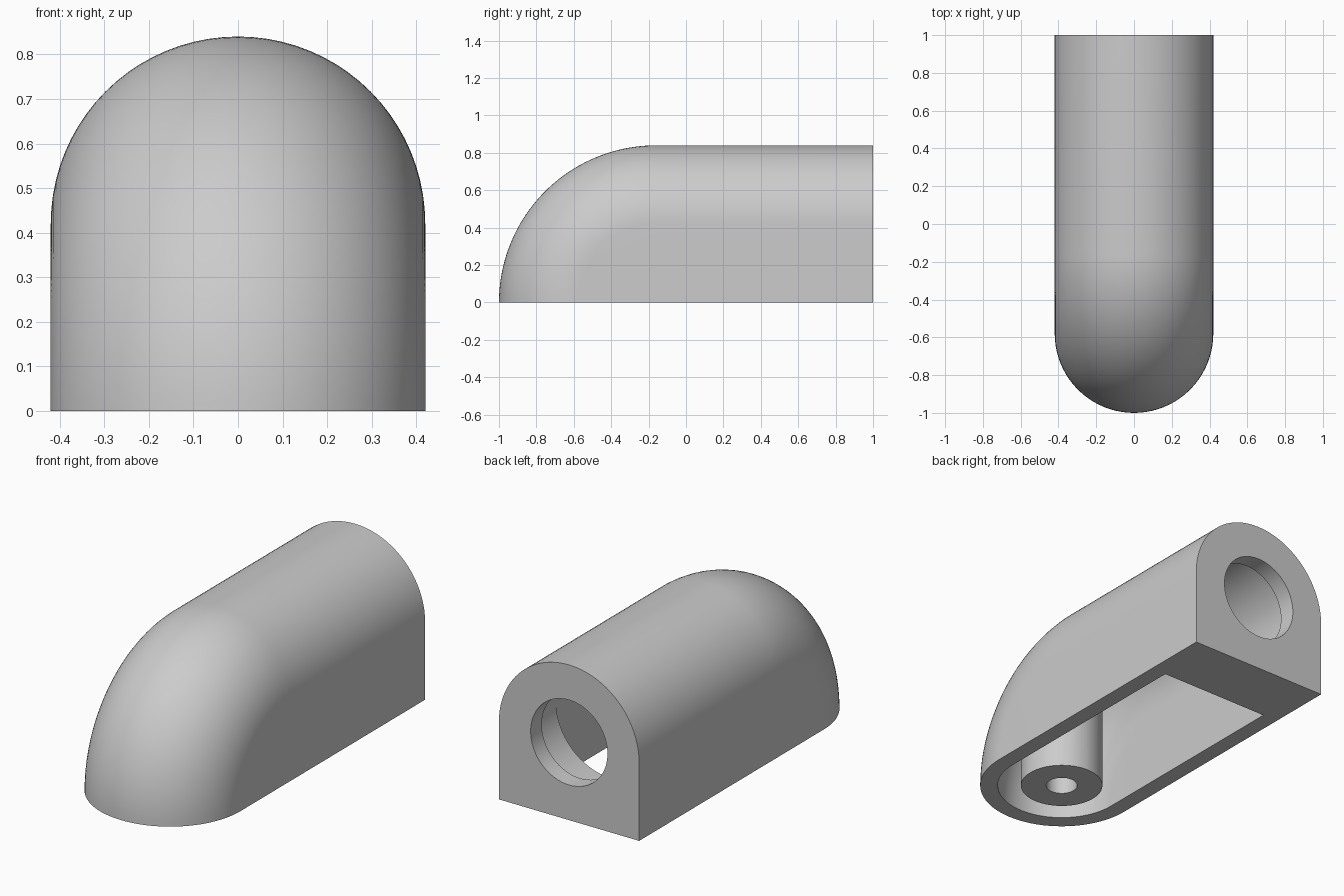
import bpy, bmesh, math
from mathutils import Matrix

if "Cube" in bpy.data.objects:
    bpy.data.objects.remove(bpy.data.objects["Cube"], do_unlink=True)

R = 0.42          # outer arch radius, also height of the arch centre
INNER = 0.33      # cavity arch radius
BEND_Y = -0.16    # axis of the front bend
BOSS_Y = BEND_Y - R
STEPS = 40

grey = bpy.data.materials.new("plain grey")
grey.use_nodes = True
grey.diffuse_color = (0.6, 0.6, 0.6, 1)
grey.node_tree.nodes["Principled BSDF"].inputs["Base Color"].default_value = (0.6, 0.6, 0.6, 1)


def finish(bm, name):
    bmesh.ops.remove_doubles(bm, verts=bm.verts, dist=1e-5)
    bmesh.ops.recalc_face_normals(bm, faces=bm.faces)
    mesh = bpy.data.meshes.new(name)
    bm.to_mesh(mesh)
    bm.free()
    mesh.materials.append(grey)
    obj = bpy.data.objects.new(name, mesh)
    bpy.context.collection.objects.link(obj)
    return obj


def arched_elbow(name, r, end_y, drop=0.0):
    """Arch section swept through a quarter bend, then straight to end_y."""
    arc = [(r * math.cos(math.pi * i / STEPS), R + r * math.sin(math.pi * i / STEPS))
           for i in range(STEPS + 1)]

    def section(angle, y, shift=0.0):
        pts = [(x, y - rho * math.cos(angle), rho * math.sin(angle) - shift) for x, rho in arc]
        return [(r, y, -drop)] + pts + [(-r, y, -drop)]

    rings = [section(0, BEND_Y, drop)] if drop else []
    rings += [section(math.pi / 2 * i / STEPS, BEND_Y) for i in range(STEPS + 1)]
    rings.append(section(math.pi / 2, end_y))

    bm = bmesh.new()
    loops = [[bm.verts.new(p) for p in ring] for ring in rings]
    n = len(loops[0])
    for a, b in zip(loops, loops[1:]):
        for i in range(n):
            j = (i + 1) % n
            bm.faces.new((a[i], a[j], b[j], b[i]))
    bm.faces.new(loops[0])
    bm.faces.new(loops[-1])
    return finish(bm, name)


def cylinder(name, r, start, end, along_y=False):
    """Cylinder on the boss axis, or on the bore axis when along_y."""
    bm = bmesh.new()
    mid = (start + end) / 2
    if along_y:
        matrix = Matrix.Translation((0, mid, R)) @ Matrix.Rotation(math.pi / 2, 4, 'X')
    else:
        matrix = Matrix.Translation((0, BOSS_Y, mid))
    bmesh.ops.create_cone(bm, cap_ends=True, segments=64, radius1=r, radius2=r,
                          depth=end - start, matrix=matrix)
    return finish(bm, name)


def cut(target, cutter):
    mod = target.modifiers.new("cut", 'BOOLEAN')
    mod.operation = 'DIFFERENCE'
    mod.solver = 'EXACT'
    mod.object = cutter
    bpy.context.view_layer.objects.active = target
    bpy.ops.object.modifier_apply(modifier=mod.name)
    bpy.data.objects.remove(cutter, do_unlink=True)


# Outer shell and its open-bottomed cavity, leaving a round screw boss inside
housing = arched_elbow("housing", R, 1.0)
cavity = arched_elbow("cavity_cutter", INNER, 0.644, drop=0.05)
# The boss stops at z = 0, so the cavity mouth stays open beneath it
cut(cavity, cylinder("boss_core", 0.21, 0.0, 1.0))
cut(housing, cavity)

# Wide bore behind the back wall, narrower entry hole, and the screw hole
cut(housing, cylinder("bore_cutter", INNER - 0.002, 0.6, 0.905, along_y=True))
cut(housing, cylinder("entry_cutter", 0.23, 0.8, 1.1, along_y=True))
cut(housing, cylinder("screw_cutter", 0.08, -0.1, 0.4))

bpy.ops.object.select_all(action='DESELECT')
housing.select_set(True)
bpy.context.view_layer.objects.active = housing
bpy.ops.object.shade_smooth_by_angle(angle=math.radians(30))
